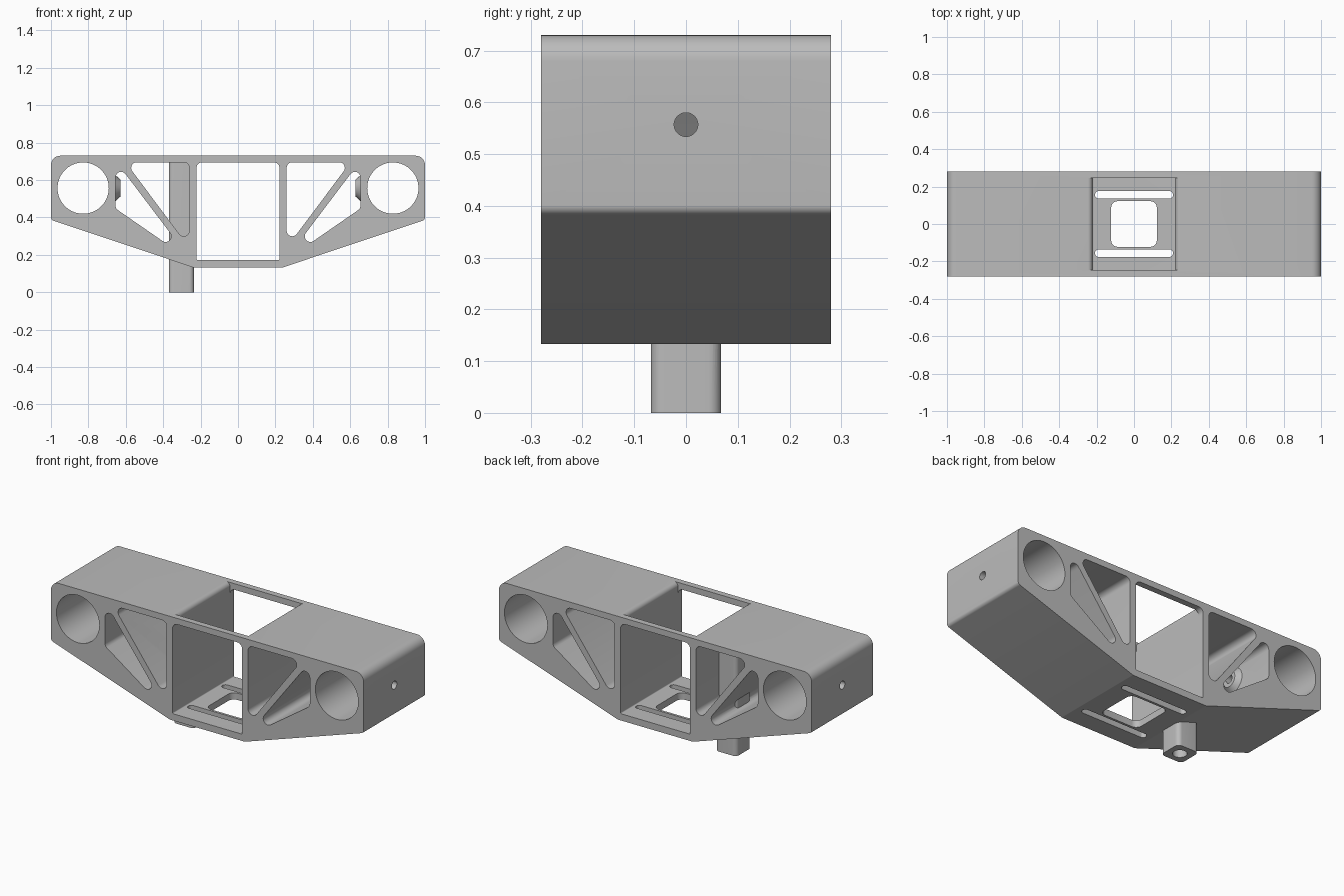
import bpy, bmesh, math
from mathutils import Vector, Matrix

old = bpy.data.objects.get("Cube")
if old:
    bpy.data.objects.remove(old, do_unlink=True)

grey = bpy.data.materials.new("plain grey")
grey.use_nodes = True
COLOR = (0.5, 0.5, 0.5, 1)
grey.diffuse_color = COLOR
grey.node_tree.nodes["Principled BSDF"].inputs["Base Color"].default_value = COLOR


def rounded(corners, steps=8):
    """Outline from (x, y, radius) corners, each replaced by an arc."""
    out = []
    for i, (x, y, r) in enumerate(corners):
        p = Vector((x, y))
        if r == 0:
            out.append(p)
            continue
        a = (Vector(corners[i - 1][:2]) - p).normalized()
        b = (Vector(corners[(i + 1) % len(corners)][:2]) - p).normalized()
        half = a.angle(b) / 2
        centre = p + (a + b).normalized() * r / math.sin(half)
        start = p + a * r / math.tan(half) - centre
        end = p + b * r / math.tan(half) - centre
        t0 = math.atan2(start.y, start.x)
        turn = math.remainder(math.atan2(end.y, end.x) - t0, math.tau)
        for k in range(steps + 1):
            t = t0 + turn * k / steps
            out.append(centre + Vector((math.cos(t), math.sin(t))) * r)
    return out


def box(x0, x1, y0, y1, r):
    return rounded([(x0, y0, r), (x1, y0, r), (x1, y1, r), (x0, y1, r)])


def finish(name, bm):
    bmesh.ops.recalc_face_normals(bm, faces=bm.faces[:])
    mesh = bpy.data.meshes.new(name)
    bm.to_mesh(mesh)
    bm.free()
    mesh.materials.append(grey)
    ob = bpy.data.objects.new(name, mesh)
    bpy.context.collection.objects.link(ob)
    return ob


def prism(name, outline, axis, lo, hi):
    """Extrude an outline along y (outline in x, z) or z (outline in x, y)."""
    bm = bmesh.new()
    place = (lambda p: (p.x, lo, p.y)) if axis == "y" else (lambda p: (p.x, p.y, lo))
    face = bm.faces.new([bm.verts.new(place(p)) for p in outline])
    geo = bmesh.ops.extrude_face_region(bm, geom=[face])["geom"]
    move = Vector((0, hi - lo, 0)) if axis == "y" else Vector((0, 0, hi - lo))
    bmesh.ops.translate(bm, vec=move, verts=[g for g in geo if isinstance(g, bmesh.types.BMVert)])
    return finish(name, bm)


def cylinder(name, axis, start, end, centre, r1, r2=None, sides=48):
    """Cylinder or cone along x, y or z from start (r1) to end (r2)."""
    bm = bmesh.new()
    bmesh.ops.create_cone(bm, cap_ends=True, segments=sides, radius1=r1,
                          radius2=r2 or r1, depth=abs(end - start))
    d = Vector([(end - start) if axis == a else 0 for a in "xyz"])
    pos = Vector(centre)
    pos["xyz".index(axis)] = (start + end) / 2
    rot = Vector((0, 0, 1)).rotation_difference(d.normalized()).to_matrix().to_4x4()
    bmesh.ops.transform(bm, matrix=Matrix.Translation(pos) @ rot, verts=bm.verts[:])
    return finish(name, bm)


def combine(target, other, operation="DIFFERENCE"):
    mod = target.modifiers.new("bool", "BOOLEAN")
    mod.operation, mod.solver, mod.object = operation, "EXACT", other
    bpy.context.view_layer.objects.active = target
    bpy.ops.object.modifier_apply(modifier=mod.name)
    bpy.data.objects.remove(other, do_unlink=True)


# Main beam with sloped underside
DEPTH = 0.28
body = prism("beam_body", rounded([
    (-1, 0.73, 0.05), (1, 0.73, 0.05), (1, 0.387, 0.02), (0.24, 0.133, 0.02),
    (-0.24, 0.133, 0.02), (-1, 0.387, 0.02)]), "y", -DEPTH, DEPTH)

# Central window
combine(body, prism("window_cut", rounded([
    (-0.222, 0.172, 0.006), (0.222, 0.172, 0.006),
    (0.222, 0.695, 0.03), (-0.222, 0.695, 0.03)]), "y", -0.4, 0.4))

# Top opening with rounded lips
R = 0.025
arc = [Vector((0.247 - R * math.cos(t), 0.705 + R * math.sin(t)))
       for t in [k * math.pi / 16 for k in range(9)]]
right = [Vector((0.222, 0.6))] + arc + [Vector((0.247, 0.8))]
left = [Vector((-p.x, p.y)) for p in reversed(right)]
combine(body, prism("opening_cut", right + left, "y", -0.245, 0.245))

# Floor opening and two strap slots
combine(body, prism("floor_cut", box(-0.122, 0.122, -0.122, 0.122, 0.035), "z", 0.05, 0.3))
for s in (-1, 1):
    combine(body, prism("slot_cut", box(-0.209, 0.209, s * 0.156 - 0.02, s * 0.156 + 0.02, 0.0199),
                        "z", 0.05, 0.3))

# Round end bores and truss pockets, both sides
for s in (-1, 1):
    combine(body, cylinder("bore_cut", "y", -0.4, 0.4, (s * 0.828, 0, 0.557), 0.137, sides=72))
    combine(body, prism("inner_pocket", rounded([
        (s * 0.601, 0.695, 0.03), (s * 0.26, 0.695, 0.03), (s * 0.26, 0.239, 0.03)]),
        "y", -0.4, 0.4))
    combine(body, prism("outer_pocket", rounded([
        (s * 0.655, 0.703, 0.03), (s * 0.655, 0.448, 0.03), (s * 0.25, 0.168, 0.03)]),
        "y", -0.4, 0.4))

# Hollow mounting post through the right truss
post = prism("mounting_post", box(-0.37, -0.235, -0.068, 0.068, 0.025), "z", 0, 0.71)
combine(body, post, "UNION")
combine(body, cylinder("post_bore", "z", -0.1, 0.2, (-0.3025, 0, 0), 0.037))

# Tapered screw bosses and their drilled holes
for s in (-1, 1):
    combine(body, cylinder("boss", "x", s * 0.665, s * 0.628, (0, 0, 0.557), 0.078, 0.045), "UNION")
    combine(body, cylinder("screw_hole", "x", s * 1.1, s * 0.6, (0, 0, 0.557), 0.023, sides=32))

# Smooth curved walls, crisp edges
bpy.ops.object.select_all(action="DESELECT")
body.select_set(True)
bpy.context.view_layer.objects.active = body
bpy.ops.object.shade_smooth_by_angle(angle=math.radians(30))
